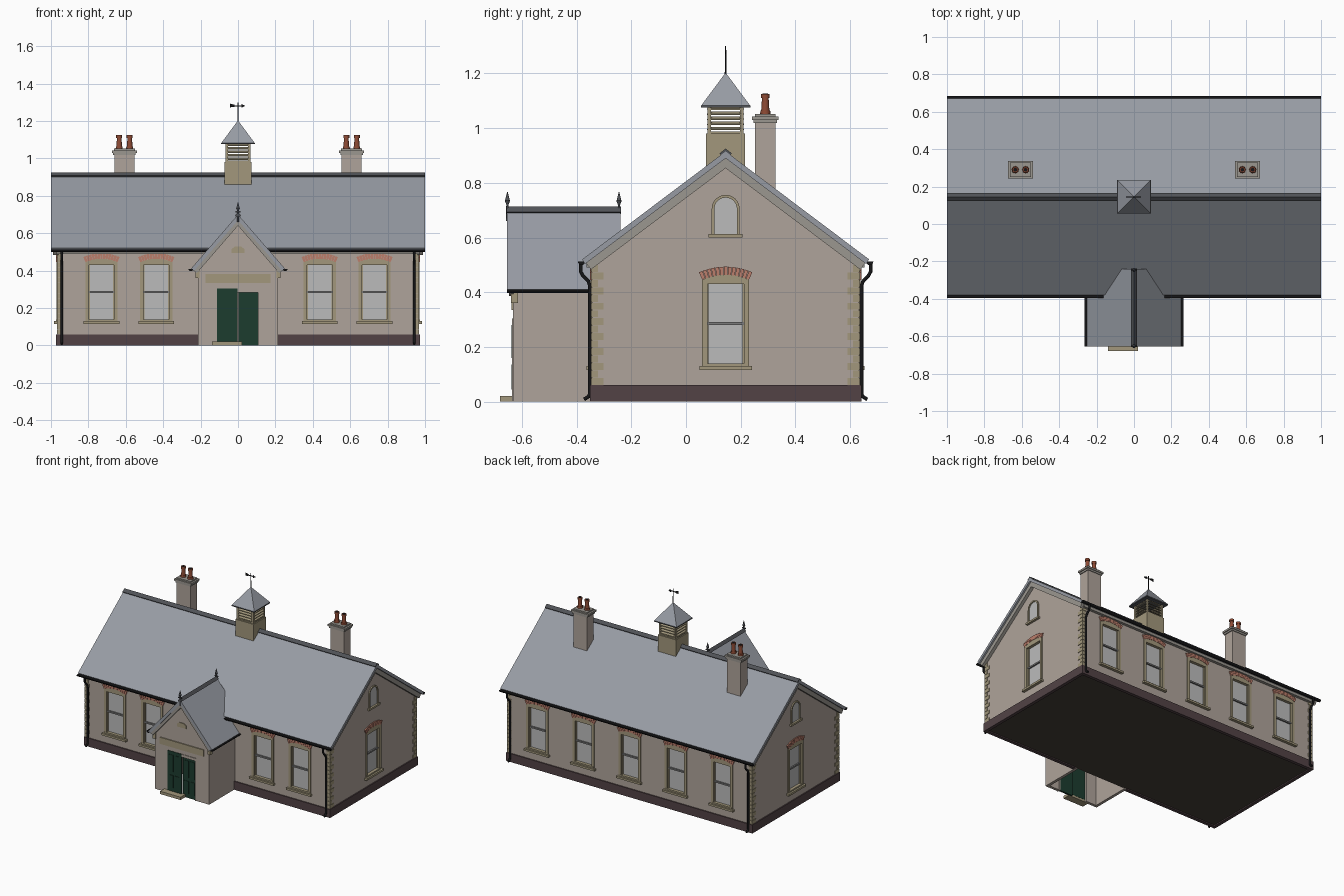
import bpy, bmesh
from math import sin, cos, pi, asin, hypot, radians
from mathutils import Matrix, Vector

if "Cube" in bpy.data.objects:
    bpy.data.objects.remove(bpy.data.objects["Cube"])

I = Matrix.Identity(4)
COL = dict(wall=(.43, .37, .325), plinth=(.085, .055, .06), slate=(.31, .33, .37), stone=(.36, .31, .2),
           brick=(.5, .21, .15), glass=(.5, .5, .5), door=(.012, .045, .028), iron=(.008, .008, .009),
           clay=(.27, .07, .035), ridge=(.08, .085, .095), verge=(.33, .31, .28), floor=(.06, .05, .04),
           sash=(.2, .2, .2))
MATS, PARTS = {}, {}


def part(name, col):
    return PARTS.setdefault(name, (bmesh.new(), col))[0]


def box(bm, x0, x1, y0, y1, z0, z1, M=I):
    c = Vector((x0 + x1, y0 + y1, z0 + z1)) / 2
    bmesh.ops.create_cube(bm, size=1, matrix=M @ Matrix.Translation(c) @ Matrix.Diagonal((x1 - x0, y1 - y0, z1 - z0, 1)))


def prism(bm, pts, a, b, axis='y', M=I):
    f = (lambda p, t: (p[0], t, p[1])) if axis == 'y' else (lambda p, t: (t, p[0], p[1]))
    A, B = [[bm.verts.new(M @ Vector(f(p, t))) for p in pts] for t in (a, b)]
    bm.faces.new(A)
    bm.faces.new(B[::-1])
    for i in range(len(pts)):
        j = (i + 1) % len(pts)
        bm.faces.new((A[i], A[j], B[j], B[i]))


def cone(bm, x, y, z0, z1, r1, r2, n=16, turn=0):
    bmesh.ops.create_cone(bm, cap_ends=True, segments=n, radius1=r1, radius2=r2, depth=z1 - z0,
                          matrix=Matrix.Translation((x, y, (z0 + z1) / 2)) @ Matrix.Rotation(turn, 4, 'Z'))


def chevron(c, apex, half, eave, t, off=0):
    """Gable roof section, both slopes, laid 'off' below the outer line."""
    d = apex - eave
    L = hypot(half, d)
    nx, nz = d / L, half / L
    a, e = apex - off / nz, (half - nx * off, eave - nz * off)
    i = (e[0] - nx * t, e[1] - nz * t)
    return [(c, a), (c + e[0], e[1]), (c + i[0], i[1]), (c, a - t / nz), (c - i[0], i[1]), (c - e[0], e[1])]


def finish(name, bm, col):
    bmesh.ops.recalc_face_normals(bm, faces=bm.faces)
    me = bpy.data.meshes.new(name)
    bm.to_mesh(me)
    bm.free()
    ob = bpy.data.objects.new(name, me)
    bpy.context.collection.objects.link(ob)
    if col:
        if col not in MATS:
            MATS[col] = bpy.data.materials.new(col)
            MATS[col].diffuse_color = (*COL[col], 1)
        me.materials.append(MATS[col])
    return ob


def tube(bm, pts, r, n=10):
    rings = []
    for i, p in enumerate(pts):
        d = (Vector(pts[min(i + 1, len(pts) - 1)]) - Vector(pts[max(i - 1, 0)])).normalized()
        side = Vector((1, 0, 0))
        up = d.cross(side)
        rings.append([bm.verts.new(Vector(p) + r * (side * cos(2 * pi * k / n) + up * sin(2 * pi * k / n))) for k in range(n)])
    for A, B in zip(rings, rings[1:]):
        for k in range(n):
            bm.faces.new((A[k], A[(k + 1) % n], B[(k + 1) % n], B[k]))
    bm.faces.new(rings[0])
    bm.faces.new(rings[-1])


W, Y0, Y1, CY = .965, -.343, .633, .145   # main wall extents
cutter = bmesh.new()


# Sash window with stone surround, sill and brick arch (local -y is outward)
def window(M):
    fr, gl, sa, br = (part(n, c) for n, c in (("window_surrounds", 'stone'), ("window_glass", 'glass'),
                                              ("window_sashes", 'sash'), ("brick_arches", 'brick')))
    box(cutter, -.068, .068, -.02, .022, .138, .432, M)
    box(gl, -.069, .069, .014, .03, .13, .435, M)
    for s in (-1, 1):
        box(fr, *sorted((s * .067, s * .086)), -.006, .015, .125, .435, M)
        box(fr, *sorted((s * .062, s * .069)), .006, .016, .135, .435, M)
    box(fr, -.096, .096, -.02, .012, .116, .13, M)
    box(fr, -.08, .08, -.008, .016, .13, .14, M)
    box(sa, -.068, .068, .004, .018, .28, .291, M)
    R, n = .21, 13
    a = asin(.086 / R)
    zc = .445 - R * cos(a)
    arc = [(R * sin(t), zc + R * cos(t)) for t in [a - 2 * a * i / 10 for i in range(11)]]
    prism(fr, [(-.086, .43), (.086, .43)] + arc, -.006, .015, 'y', M)
    for i in range(n):
        t0, t1 = -a + 2 * a * (i + .06) / n, -a + 2 * a * (i + .94) / n
        prism(br, [(r * sin(t), zc + r * cos(t)) for r, t in ((R, t0), (R, t1), (R + .03, t1), (R + .03, t0))],
              -.008, .01, 'y', M)


# Round-headed gable light
def gable_light(M):
    def outline(w):
        return [(w, .61)] + [(w * cos(pi * i / 16), .705 + w * sin(pi * i / 16)) for i in range(17)] + [(-w, .61)]
    fr = part("gable_light_frames", 'stone')
    o, i = outline(.051), outline(.041)
    for k in range(len(o) - 1):
        prism(fr, [o[k], o[k + 1], i[k + 1], i[k]], -.008, .005, 'y', M)
    box(fr, -.062, .062, -.016, .005, .6, .613, M)
    prism(part("gable_light_glass", 'glass'), outline(.045), -.002, .005, 'y', M)


def place(x, y, deg):
    return Matrix.Translation((x, y, 0)) @ Matrix.Rotation(radians(deg), 4, 'Z')


for x in (-.73, -.437, .437, .73):
    window(place(x, Y0, 0))
for i in range(-2, 3):
    window(place(i * .365, Y1, 180))
for s in (1, -1):
    window(place(s * W, CY, 90 * s))
    gable_light(place(s * W, CY, 90 * s))

# Main walls with window recesses
prism(part("main_walls", 'wall'), [(Y0, .012), (Y1, .012), (Y1, .52), (CY, .885), (Y0, .52)], -W, W, 'x')
box(part("floor", 'floor'), -W + .01, W - .01, Y0 + .01, Y1 - .01, .008, .02)
pl = part("plinth", 'plinth')
for s in (-1, 1):
    box(pl, *sorted((s * .95, s * .973)), Y0 - .008, Y1 + .008, 0, .06)
    box(pl, *sorted((s * .214, s * .955)), Y0 - .008, Y0 + .015, 0, .06)
box(pl, -.955, .955, Y1 - .015, Y1 + .008, 0, .06)

# Corner quoins
q = part("quoins", 'stone')
for sx in (-1, 1):
    for y, sy in ((Y0, -1), (Y1, 1)):
        for k in range(16):
            lx, ly = ((.022, .042), (.03, .022))[k % 2]
            box(q, *sorted((sx * (W + .004), sx * (W - lx))), *sorted((y + sy * .004, y - sy * ly)),
                .061 + k * .0275, .0865 + k * .0275)

# Main roof, verges, ridge
prism(part("main_roof", 'slate'), chevron(CY, .915, .525, .52, .02), -1, 1, 'x')
for s in (-1, 1):
    prism(part("main_bargeboards", 'verge'), chevron(CY, .915, .522, .522, .03, .019), s * .96, s * .988, 'x')
prism(part("main_ridge", 'ridge'), chevron(CY, .925, .022, .908, .01), -1, 1, 'x')

# Gutters and downpipes
half = [(.013 * cos(a), .013 * sin(a)) for a in [pi + pi * i / 8 for i in range(9)]]
g, dp = part("gutters", 'iron'), part("downpipes", 'iron')
for s in (-1, 1):
    prism(g, [(CY + s * .527 + u, .512 + v) for u, v in half], -1, 1, 'x')
    prism(g, [(s * .252 + u, .41 + v) for u, v in half], -.655, -.345, 'y')
    box(part("eaves_boards", 'verge'), -.97, .97, *sorted((CY + s * .48, CY + s * .508)), .49, .515)
    for x in (-.942, .942):
        tube(dp, [(x, CY + s * d, z) for d, z in ((.53, .505), (.53, .475), (.522, .46), (.502, .44),
                                                 (.497, .425), (.497, .03), (.502, .018), (.518, .008))], .007)

# Porch: hollow walls, roof, gable trim
pw = part("porch_walls", 'wall')
prism(pw, [(-.215, 0), (-.112, 0), (-.112, .3), (.112, .3), (.112, 0), (.215, 0), (.215, .415), (0, .66), (-.215, .415)],
      -.632, -.612)
for s in (-1, 1):
    box(pw, *sorted((s * .195, s * .215)), -.613, Y0 + .01, 0, .415)
    box(part("porch_corbels", 'stone'), *sorted((s * .205, s * .228)), -.64, -.615, .36, .4)
prism(part("porch_roof", 'slate'), chevron(0, .7, .252, .41, .02), -.655, -.24)
prism(part("porch_roof_end", 'slate'), [(-.2, .45), (.2, .45), (0, .68)], -.252, -.242)
prism(part("porch_bargeboards", 'verge'), chevron(0, .7, .25, .412, .02, .019), -.648, -.63)
prism(part("porch_ridge", 'ridge'), chevron(0, .714, .016, .694, .012), -.657, -.238)
box(part("porch_name_band", 'stone'), -.175, .175, -.639, -.63, .335, .382)
prism(part("porch_date_stone", 'stone'), [(-.035, .495), (.035, .495), (.035, .515), (.018, .528), (-.018, .528), (-.035, .515)],
      -.638, -.63)
for y in (-.653, -.245):
    fi = part("porch_finials", 'ridge')
    cone(fi, 0, y, .66, .745, .005, .004)
    cone(fi, 0, y, .72, .735, .004, .01)
    cone(fi, 0, y, .735, .767, .009, .001)
    box(fi, -.014, .014, y - .003, y + .003, .712, .718)

# Porch doors and step
d = part("porch_doors", 'door')
for x0, x1, y, z0, z1 in ((-.112, -.003, -.636, .015, .304), (.003, .108, -.626, 0, .284)):
    box(d, x0, x1, y, y + .012, z0, z1)
    for a, b in ((.012, .046), (.06, .095)):
        for lo, hi in ((.03, .12), (.145, .265)):
            box(d, x0 + a, x0 + b, y - .003, y + .002, z0 + lo, z0 + hi)
df = part("door_frame", 'wall')
box(df, -.003, .116, -.636, -.61, .284, .304)
box(df, .107, .116, -.636, -.61, 0, .304)
box(part("doorstep", 'stone'), -.14, .022, -.68, -.625, 0, .02)

# Chimneys
for s in (-1, 1):
    x, y = s * .607, .29
    st, pt = part("chimney_stacks", 'wall'), part("chimney_pots", 'clay')
    box(st, x - .054, x + .054, y - .038, y + .038, .72, 1.025)
    cp = part("chimney_caps", 'verge')
    box(cp, x - .06, x + .06, y - .043, y + .043, 1.018, 1.03)
    box(cp, x - .067, x + .067, y - .048, y + .048, 1.03, 1.043)
    box(cp, x - .055, x + .055, y - .038, y + .038, 1.043, 1.052)
    for o in (-.028, .028):
        cone(pt, x + o, y, 1.05, 1.065, .019, .018)
        cone(pt, x + o, y, 1.065, 1.112, .015, .012)
        cone(pt, x + o, y, 1.11, 1.125, .016, .016)
        cone(part("pot_mouths", 'iron'), x + o, y, 1.12, 1.126, .01, .01)

# Bell cupola: base, louvres, roof, weather vane
cb, lv = part("cupola_base", 'stone'), part("cupola_louvres", 'stone')
box(cb, -.071, .071, CY - .071, CY + .071, .84, .98)
box(cb, -.065, .065, CY - .065, CY + .065, .978, .988)
for sx in (-1, 1):
    for sy in (-1, 1):
        box(lv, *sorted((sx * .053, sx * .066)), *sorted((CY + sy * .053, CY + sy * .066)), .98, 1.08)
for k in range(4):
    for i in range(5):
        z = .998 + i * .0185
        prism(lv, [(-.068, z - .005), (-.068, z - .001), (-.05, z + .007), (-.05, z + .003)], -.056, .056, 'x',
              place(0, CY, 90 * k))
cone(part("cupola_roof", 'slate'), 0, CY, 1.082, 1.202, .09 * 2 ** .5, .001, 4, pi / 4)
box(part("cupola_eaves", 'ridge'), -.09, .09, CY - .09, CY + .09, 1.076, 1.083)
v = part("weather_vane", 'iron')
cone(v, 0, CY, 1.19, 1.3, .0035, .002, 8)
box(v, -.03, .03, CY - .002, CY + .002, 1.279, 1.284)
prism(v, [(.018, 1.271), (.038, 1.281), (.018, 1.291)], CY - .002, CY + .002)
prism(v, [(-.042, 1.273), (-.018, 1.276), (-.018, 1.287), (-.042, 1.293)], CY - .002, CY + .002)

objs = {n: finish(n, bm, c) for n, (bm, c) in PARTS.items()}

# Cut window recesses
cut = finish("window_cutter", cutter, None)
walls = objs["main_walls"]
mod = walls.modifiers.new("recess", 'BOOLEAN')
mod.object, mod.operation, mod.solver = cut, 'DIFFERENCE', 'EXACT'
bpy.context.view_layer.objects.active = walls
bpy.ops.object.modifier_apply(modifier=mod.name)
bpy.data.objects.remove(cut)

# Smooth the round parts
bpy.ops.object.select_all(action='DESELECT')
for n in ("downpipes", "gutters", "chimney_pots", "porch_finials"):
    objs[n].select_set(True)
    bpy.context.view_layer.objects.active = objs[n]
bpy.ops.object.shade_smooth_by_angle(angle=radians(40))

for m in bpy.data.materials:
    if m.users and not m.is_grease_pencil:
        m.use_nodes = True
        m.node_tree.nodes["Principled BSDF"].inputs["Base Color"].default_value = m.diffuse_color
